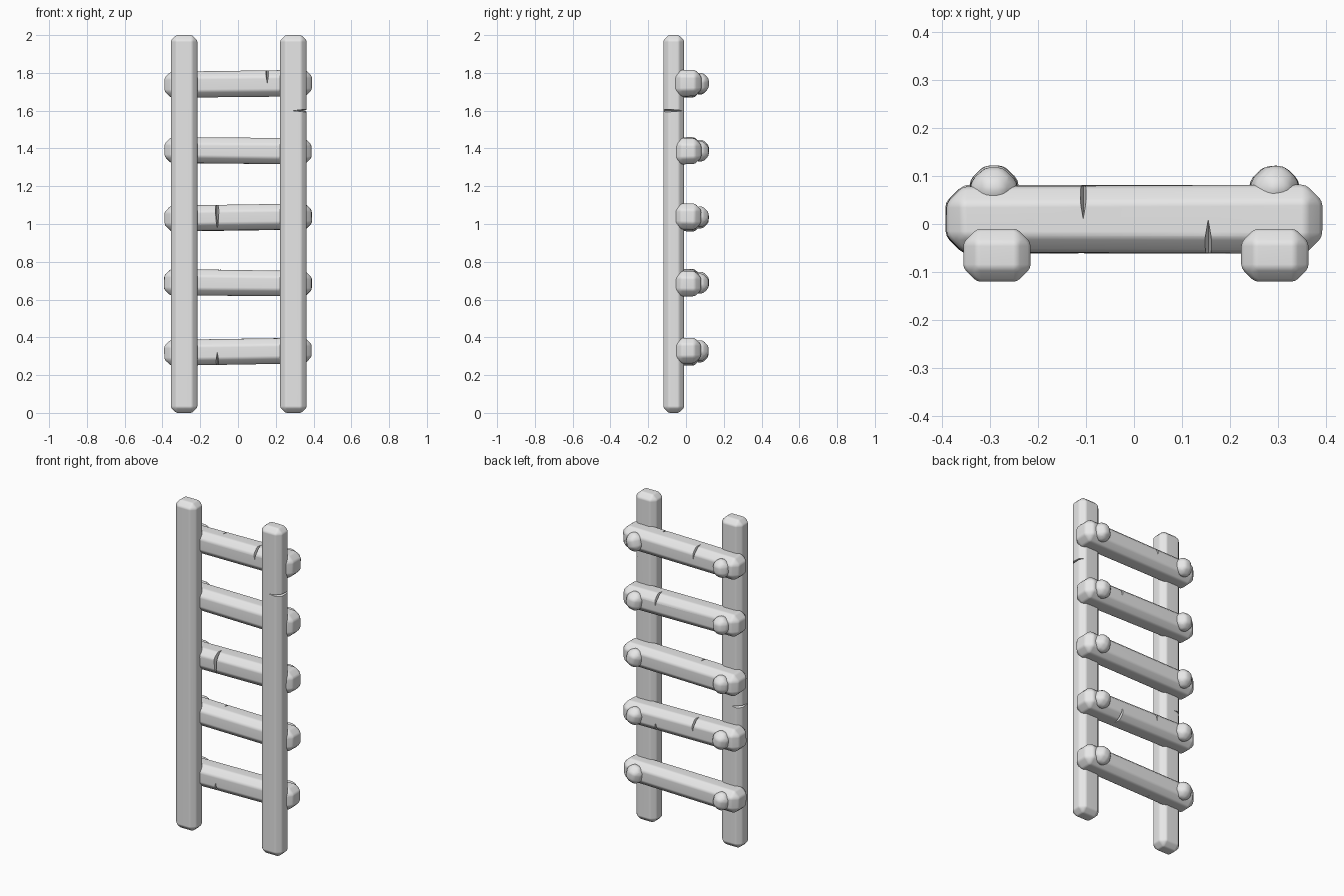
import bpy, bmesh, random
from mathutils import Vector

random.seed(4)
cube = bpy.data.objects.get("Cube")
if cube:
    bpy.data.objects.remove(cube, do_unlink=True)

grey = bpy.data.materials.new("plain_grey")
grey.use_nodes = True
grey.diffuse_color = (0.8, 0.8, 0.8, 1)
grey.node_tree.nodes["Principled BSDF"].inputs["Base Color"].default_value = (0.8, 0.8, 0.8, 1)


def make_object(name, bm, location, tilt):
    bmesh.ops.recalc_face_normals(bm, faces=bm.faces)
    mesh = bpy.data.meshes.new(name)
    bm.to_mesh(mesh)
    bm.free()
    obj = bpy.data.objects.new(name, mesh)
    bpy.context.collection.objects.link(obj)
    obj.location = location
    obj.rotation_euler.y = tilt
    return obj


def hewn_block(name, size, location, chamfer, soften, tilt=0, wobble=0):
    """Box with wide chamfers whose edges are softened again."""
    bm = bmesh.new()
    bmesh.ops.create_cube(bm, size=1)
    for v in bm.verts:
        v.co = Vector(c * s for c, s in zip(v.co, size))
        v.co += Vector(random.uniform(-wobble, wobble) for _ in range(3))
    bmesh.ops.bevel(bm, geom=bm.edges[:], offset=chamfer, segments=1,
                    affect='EDGES', clamp_overlap=True)
    bmesh.ops.bevel(bm, geom=bm.edges[:], offset=soften, segments=2, profile=0.5,
                    affect='EDGES', clamp_overlap=True)
    obj = make_object(name, bm, location, tilt)
    obj.data.materials.append(grey)
    return obj


def cut_crack(obj, centre, reach):
    """Carve a thin diamond-shaped split at an edge, in the part's own space."""
    bm = bmesh.new()
    for axis in range(3):
        for sign in (-1, 1):
            p = Vector(centre)
            p[axis] += sign * reach[axis]
            bm.verts.new(p)
    bmesh.ops.convex_hull(bm, input=bm.verts[:])
    cutter = make_object("crack_cutter", bm, obj.location, obj.rotation_euler.y)
    cutter.hide_render = True
    mod = obj.modifiers.new("crack", 'BOOLEAN')
    mod.operation, mod.solver, mod.object = 'DIFFERENCE', 'EXACT', cutter
    bpy.context.view_layer.objects.active = obj
    bpy.ops.object.modifier_apply(modifier=mod.name)
    bpy.data.objects.remove(cutter, do_unlink=True)


def finish(obj):
    bpy.ops.object.select_all(action='DESELECT')
    obj.select_set(True)
    bpy.context.view_layer.objects.active = obj
    bpy.ops.object.shade_smooth_by_angle(angle=0.6)
    mod = obj.modifiers.new("even_shading", 'WEIGHTED_NORMAL')
    mod.keep_sharp = True


# Upright posts, each with one split on its outer side
right_post = hewn_block("right_post", (0.14, 0.11, 2), (-0.285, -0.065, 1), 0.028, 0.008)
left_post = hewn_block("left_post", (0.14, 0.11, 2), (0.293, -0.065, 1), 0.028, 0.008)
cut_crack(left_post, (0.07, -0.05, 0.6), (0.075, 0.13, 0.008))
cut_crack(right_post, (-0.07, 0.05, -0.13), (0.06, 0.07, 0.01))
finish(right_post)
finish(left_post)

# Rungs from bottom to top: height, tilt, cracks as (x, back or front, top or bottom)
rungs = [
    (0.325, -0.016, [(-0.11, -1, -1)]),
    (0.688, 0.012, [(0.15, 1, -1), (-0.1, 1, 1)]),
    (1.035, -0.014, [(-0.11, -1, 1)]),
    (1.388, 0.008, [(0.15, 1, 1)]),
    (1.742, -0.01, [(-0.105, 1, 1), (0.155, -1, 1)]),
]
for i, (z, tilt, cracks) in enumerate(rungs, 1):
    rung = hewn_block(f"rung_{i}", (0.78, 0.14, 0.137), (0, 0.01, z), 0.034, 0.01, tilt, 0.003)
    for x, side, top in cracks:
        depth = 0.17 if i == 3 else 0.065
        cut_crack(rung, (x, side * 0.07, top * 0.068), (0.012, 0.07, depth))
    finish(rung)
    # Rounded pegs on the back, one at each end
    for side, label in ((-1, "right"), (1, "left")):
        peg = hewn_block(f"{label}_peg_{i}", (0.098, 0.09, 0.108),
                         (side * 0.292, 0.075, z - side * tilt * 0.3),
                         0.03, 0.011, random.uniform(-0.35, 0.35), 0.003)
        finish(peg)
